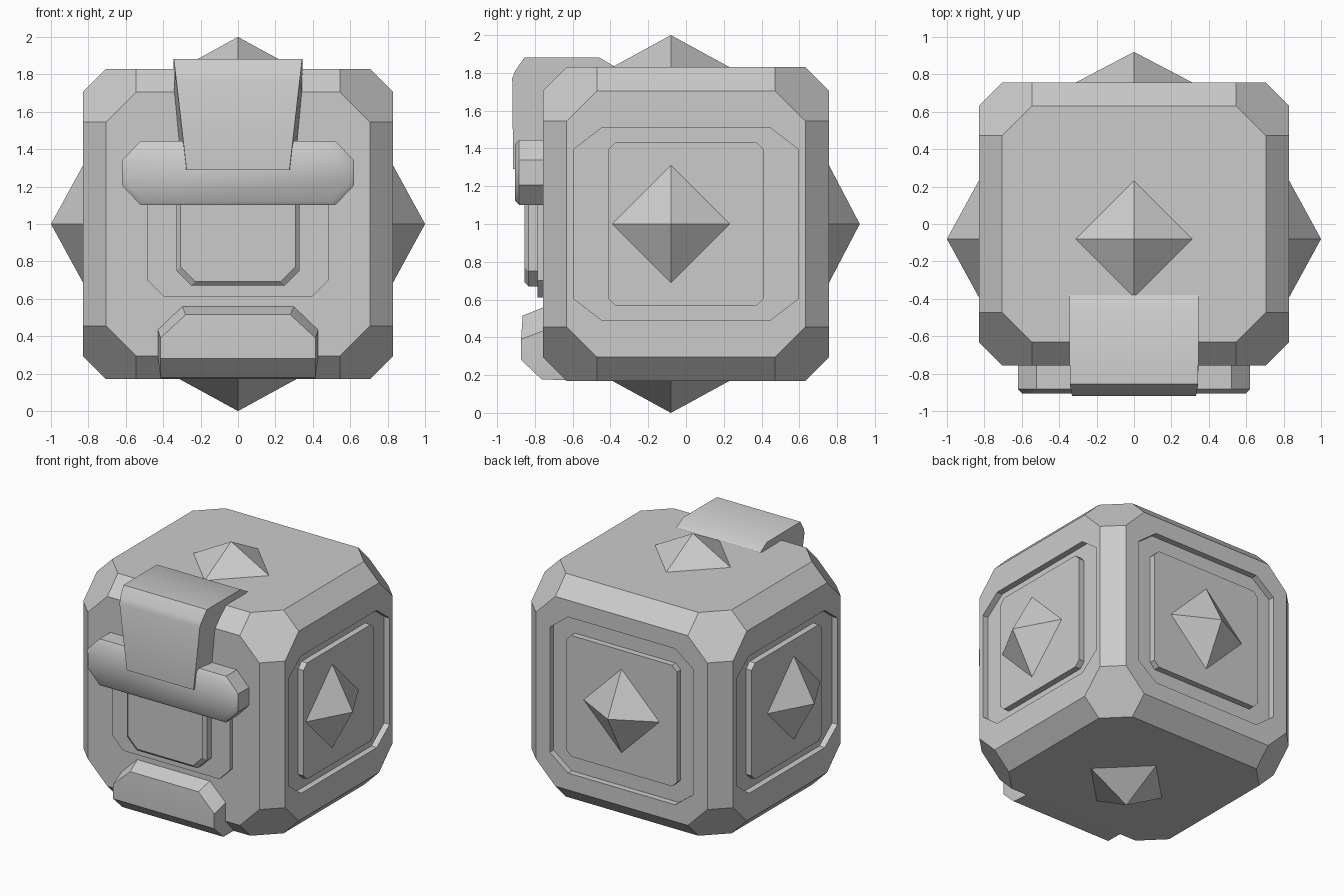
import bpy, bmesh, math
from mathutils import Matrix, Vector
from itertools import permutations, product

cube = bpy.data.objects.get("Cube")
if cube:
    bpy.data.objects.remove(cube, do_unlink=True)

grey = bpy.data.materials.new("plain_grey")
grey.use_nodes = True
GREY = (0.6, 0.6, 0.6, 1)
grey.diffuse_color = GREY
grey.node_tree.nodes["Principled BSDF"].inputs["Base Color"].default_value = GREY


def finish(bm, name, smooth=None):
    """Turn a bmesh into a named object."""
    bmesh.ops.recalc_face_normals(bm, faces=bm.faces)
    mesh = bpy.data.meshes.new(name)
    bm.to_mesh(mesh)
    bm.free()
    mesh.materials.append(grey)
    ob = bpy.data.objects.new(name, mesh)
    bpy.context.collection.objects.link(ob)
    if smooth:
        bpy.ops.object.select_all(action='DESELECT')
        ob.select_set(True)
        bpy.context.view_layer.objects.active = ob
        bpy.ops.object.shade_smooth_by_angle(angle=math.radians(smooth))
    return ob


def hull(name, points, smooth=None):
    """Convex solid around a few points."""
    bm = bmesh.new()
    for p in points:
        bm.verts.new(p)
    out = bmesh.ops.convex_hull(bm, input=bm.verts[:])
    spare = {g for g in out["geom_interior"] if isinstance(g, bmesh.types.BMVert)}
    bmesh.ops.delete(bm, geom=list(spare), context='VERTS')
    bmesh.ops.dissolve_limit(bm, angle_limit=0.02, verts=bm.verts[:], edges=bm.edges[:])
    return finish(bm, name, smooth)


def octagon(w, h, cx, cz):
    """Corner-cut rectangle with half sizes w, h."""
    pts = []
    for sx, sz in ((1, 1), (-1, 1), (-1, -1), (1, -1)):
        pair = [(sx * w, sz * (h - cz)), (sx * (w - cx), sz * h)]
        pts += pair if sx * sz > 0 else pair[::-1]
    return pts


def plate(name, size, cut, z, y_back, y_front, bevel=0.0, turn=0, smooth=None):
    """Corner-cut plate facing -y, bevelled in front, turned about z."""
    w, h = size
    layers = [(y_back, 0), (y_front + bevel, 0)]
    if bevel:
        layers.append((y_front, bevel))
    rot = Matrix.Rotation(turn, 3, 'Z')
    pts = [rot @ Vector((x, y, z + v)) for y, inset in layers
           for x, v in octagon(w - inset, h - inset, *cut)]
    return hull(name, pts, smooth)


# Body: cuboid with cut edges and corners
HX, HY, HZ = 0.83, 0.757, 0.83
steps = (0, 0.125, 0.285)
body = hull("body", [(sx * (HX - a), sy * (HY - b), 1 + sz * (HZ - c))
                     for a, b, c in permutations(steps)
                     for sx, sy, sz in product((-1, 1), repeat=3)])

# Sunken frames with flush centre panels on the sides and back
DEPTH = 0.045
panels = (("right", math.pi / 2, HX, (0.595, 0.51), (0.414, 0.432)),
          ("left", -math.pi / 2, HX, (0.595, 0.51), (0.414, 0.432)),
          ("back", math.pi, HY, (0.59, 0.58), (0.455, 0.45)))
for side, turn, dist, outer, inner in panels:
    cutter = plate("cutter", outer, (0.15, 0.115), 1, -dist + DEPTH, -dist - 0.1, turn=turn)
    cutter.hide_render = True
    mod = body.modifiers.new("pocket", 'BOOLEAN')
    mod.operation, mod.solver, mod.object = 'DIFFERENCE', 'EXACT', cutter
    bpy.context.view_layer.objects.active = body
    bpy.ops.object.modifier_apply(modifier=mod.name)
    bpy.data.objects.remove(cutter, do_unlink=True)
    plate(side + "_panel", inner, (0.04, 0.04), 1, -dist + DEPTH + 0.02, -dist, turn=turn)


# Pyramid studs
def stud(name, base, axis, height):
    base, axis = Vector(base), Vector(axis)
    u = axis.orthogonal().normalized()
    v = axis.cross(u)
    r = 0.22
    corners = [base + r * (a * u + b * v) for a, b in product((-1, 1), repeat=2)]
    hull(name, corners + [c - axis * 0.06 for c in corners] + [base + axis * height])


SHIFT = -0.08
for s, side, end in ((1, "left", "top"), (-1, "right", "bottom")):
    stud(side + "_stud", (s * HX, SHIFT, 1), (s, 0, 0), 0.17)
    stud(end + "_stud", (0, SHIFT, 1 + s * HZ), (0, 0, s), 0.17)
stud("back_stud", (0, HY, 1), (0, 1, 0), 0.163)

# Layered front plates and the cross band
plate("front_base_plate", (0.485, 0.35), (0.09, 0.09), 0.96, -0.72, -0.785)
plate("front_pocket", (0.33, 0.3), (0.08, 0.08), 0.97, -0.72, -0.855, 0.022)
plate("cross_band", (0.62, 0.172), (0.1, 0.105), 1.273, -0.72, -0.905, 0.022, smooth=40)

# Strap folding over the top edge, narrowing downwards
profile = ((-0.915, 1.29, 0.275), (-0.92, 1.77, 0.33), (-0.905, 1.81, 0.335),
           (-0.855, 1.882, 0.343), (-0.46, 1.882, 0.345), (-0.38, 1.835, 0.345),
           (-0.60, 1.78, 0.345), (-0.73, 1.70, 0.343), (-0.73, 1.29, 0.305))
bm = bmesh.new()
left = [bm.verts.new((x, y, z)) for y, z, x in profile]
right = [bm.verts.new((-x, y, z)) for y, z, x in profile]
n = len(profile)
bm.faces.new(left)
bm.faces.new(right[::-1])
for i in range(n):
    j = (i + 1) % n
    bm.faces.new((left[i], right[i], right[j], left[j]))
finish(bm, "strap", 50)

# Lower latch wrapped around the bottom edge
half = ((0.41, -0.62, 0.172), (0.415, -0.765, 0.178), (0.415, -0.873, 0.28),
        (0.43, -0.74, 0.30), (0.43, -0.74, 0.44), (0.30, -0.74, 0.565),
        (0.415, -0.873, 0.39), (0.28, -0.865, 0.515), (0.41, -0.62, 0.40))
hull("lower_latch", [(s * x, y, z) for x, y, z in half for s in (-1, 1)], 35)
